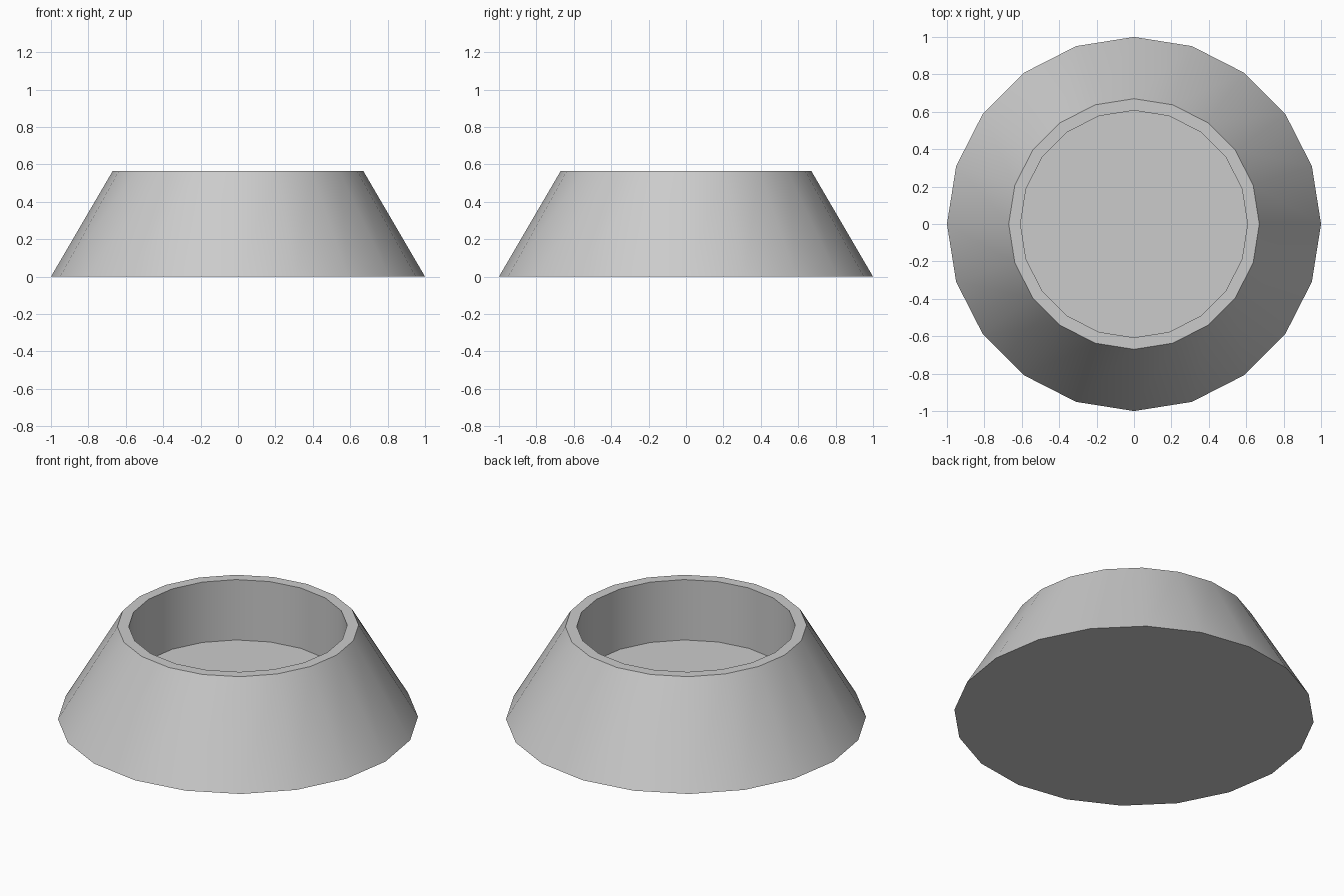
import bpy
import bmesh
from math import cos, sin, tau, radians

if "Cube" in bpy.data.objects:
    bpy.data.objects.remove(bpy.data.objects["Cube"])

SIDES = 20
# Profile (radius, height): base edge, outer rim, inner rim, floor edge
PROFILE = [(1.0, 0.0), (0.67, 0.565), (0.607, 0.565), (0.607, 0.195)]

bm = bmesh.new()


def ring(radius, z):
    return [bm.verts.new((radius * cos(tau * i / SIDES), radius * sin(tau * i / SIDES), z))
            for i in range(SIDES)]


rings = [ring(r, z) for r, z in PROFILE]

# Sloped outer wall, flat rim, straight inner wall
for low, high in zip(rings, rings[1:]):
    for i in range(SIDES):
        j = (i + 1) % SIDES
        bm.faces.new((low[i], low[j], high[j], high[i]))

# Underside and bowl floor
bm.faces.new(rings[0][::-1])
bm.faces.new(rings[-1])

mesh = bpy.data.meshes.new("bowl")
bm.to_mesh(mesh)
bm.free()
bowl = bpy.data.objects.new("bowl", mesh)
bpy.context.collection.objects.link(bowl)

# Smooth walls with crisp rim and base edges
bpy.context.view_layer.objects.active = bowl
bowl.select_set(True)
bpy.ops.object.shade_smooth_by_angle(angle=radians(30))
